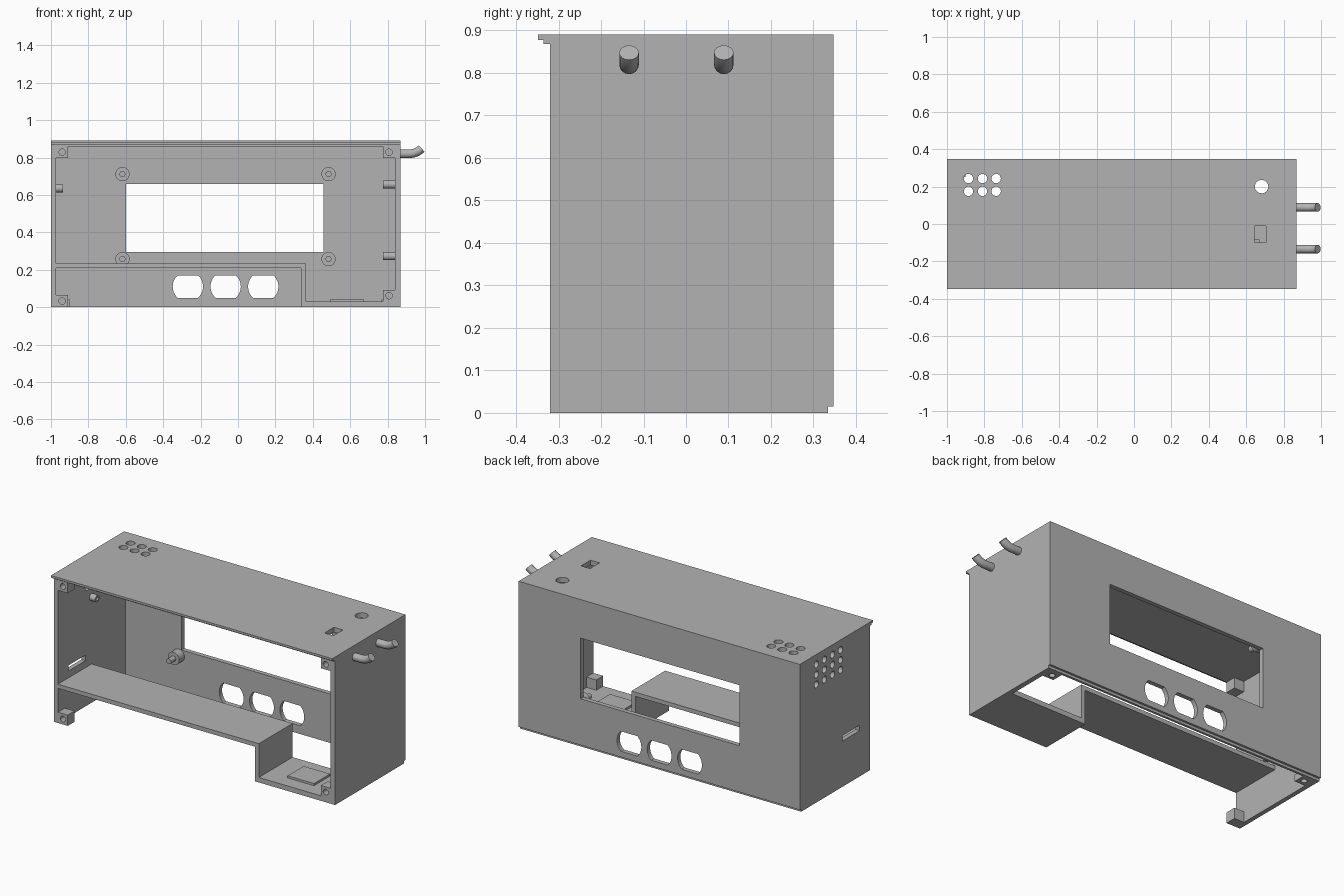
import bpy, bmesh, math
from mathutils import Matrix, Vector

if "Cube" in bpy.data.objects:
    bpy.data.objects.remove(bpy.data.objects["Cube"])

grey = bpy.data.materials.new("plain grey")
grey.use_nodes = True
COLOUR = (0.45, 0.45, 0.45, 1)
grey.diffuse_color = COLOUR
grey.node_tree.nodes["Principled BSDF"].inputs["Base Color"].default_value = COLOUR


# ---- helpers ----
def box(bm, x, y, z):
    size = (x[1] - x[0], y[1] - y[0], z[1] - z[0])
    centre = Vector((sum(x) / 2, sum(y) / 2, sum(z) / 2))
    bmesh.ops.create_cube(bm, size=1, matrix=Matrix.Translation(centre) @ Matrix.Diagonal((*size, 1)))


def rod(bm, start, end, radius, sides=24):
    a, b = Vector(start), Vector(end)
    turn = (b - a).to_track_quat("Z", "Y").to_matrix().to_4x4()
    bmesh.ops.create_cone(bm, cap_ends=True, segments=sides, radius1=radius, radius2=radius,
                          depth=(b - a).length, matrix=Matrix.Translation((a + b) / 2) @ turn)


def prism(bm, points, axis, lo, hi):
    """Extrude a 2D outline along x (points are y, z) or y (points are x, z)."""
    place = (lambda p: (lo, *p)) if axis == "x" else (lambda p: (p[0], lo, p[1]))
    face = bm.faces.new([bm.verts.new(place(p)) for p in points])
    ext = bmesh.ops.extrude_face_region(bm, geom=[face])["geom"]
    shift = (hi - lo, 0, 0) if axis == "x" else (0, hi - lo, 0)
    bmesh.ops.translate(bm, vec=shift, verts=[g for g in ext if isinstance(g, bmesh.types.BMVert)])


def make(name, bm):
    bmesh.ops.recalc_face_normals(bm, faces=bm.faces)
    mesh = bpy.data.meshes.new(name)
    bm.to_mesh(mesh)
    bm.free()
    ob = bpy.data.objects.new(name, mesh)
    bpy.context.collection.objects.link(ob)
    mesh.materials.append(grey)
    return ob


def combine(ob, bm, operation):
    tool = make("helper", bm)
    mod = ob.modifiers.new("join", "BOOLEAN")
    mod.operation, mod.solver, mod.object = operation, "EXACT", tool
    bpy.ops.object.select_all(action="DESELECT")
    bpy.context.view_layer.objects.active = ob
    ob.select_set(True)
    bpy.ops.object.modifier_apply(modifier=mod.name)
    bpy.data.objects.remove(tool)


def smooth(ob):
    bpy.ops.object.select_all(action="DESELECT")
    bpy.context.view_layer.objects.active = ob
    ob.select_set(True)
    bpy.ops.object.shade_smooth_by_angle(angle=math.radians(30))


LEFT, RIGHT, FRONT, BACK, TOP = -1.0, 0.87, -0.32, 0.347, 0.89
IN_L, IN_R, IN_B, IN_T = -0.973, 0.84, 0.32, 0.86

# ---- housing: side walls, back wall and stepped top, open at front and below ----
bm = bmesh.new()
prism(bm, [(FRONT, 0), (BACK - 0.013, 0), (BACK - 0.013, 0.015), (BACK, 0.015), (BACK, TOP),
           (-0.348, TOP), (-0.348, 0.877), (-0.335, 0.877), (-0.335, 0.868), (FRONT, 0.868)],
      "x", LEFT, RIGHT)
housing = make("housing", bm)
bm = bmesh.new()
box(bm, (IN_L, IN_R), (-0.6, IN_B), (-0.2, IN_T))
combine(housing, bm, "DIFFERENCE")

# ---- stepped shelf, divider and small floor ----
bm = bmesh.new()
prism(bm, [(IN_L - 0.01, 0.208), (0.337, 0.208), (0.337, 0), (IN_R + 0.01, 0),
           (IN_R + 0.01, 0.03), (0.363, 0.03), (0.363, 0.233), (IN_L - 0.01, 0.233)],
      "y", FRONT, 0.0)
combine(housing, bm, "UNION")

# ---- openings ----
bm = bmesh.new()
box(bm, (-0.6, 0.457), (0.25, 0.5), (0.294, 0.658))              # display window
for cx in (-0.268, -0.066, 0.135):                               # flattened round ports
    outline = []
    for side in (0, math.pi):
        for i in range(13):
            a = side + math.asin(0.74) * (i / 6 - 1)
            outline.append((cx + 0.081 * math.cos(a), 0.11 + 0.081 * math.sin(a)))
    prism(bm, outline, "y", 0.25, 0.5)
for x in (-0.885, -0.81, -0.737):                                # top vents
    for y in (0.175, 0.243):
        rod(bm, (x, y, 0.8), (x, y, 1), 0.025)
rod(bm, (0.682, 0.2, 0.8), (0.682, 0.2, 1), 0.036, 32)           # top button hole
box(bm, (0.645, 0.705), (-0.1, -0.01), (0.8, 1))                 # top switch hole
for y in (-0.04, 0.036, 0.113, 0.19):                            # side vents
    for z in (0.71, 0.77, 0.83):
        rod(bm, (-1.1, y, z), (-0.9, y, z), 0.02)
box(bm, (-1.1, -0.9), (-0.22, -0.06), (0.275, 0.308))            # side card slot
combine(housing, bm, "DIFFERENCE")
smooth(housing)

# ---- corner screw blocks at the open front ----
for name, x, z in (("upper_right", (IN_L, -0.908), (0.797, IN_T)),
                   ("upper_left", (0.775, IN_R), (0.797, IN_T)),
                   ("lower_right", (IN_L, -0.908), (0, 0.065)),
                   ("lower_left", (0.775, IN_R), (0.03, 0.092))):
    bm = bmesh.new()
    box(bm, x, (FRONT, FRONT + 0.065), z)
    block = make(name + "_screw_block", bm)
    cx, cz = sum(x) / 2, sum(z) / 2
    bm = bmesh.new()
    rod(bm, (cx, FRONT - 0.1, cz), (cx, FRONT + 0.05, cz), 0.017)
    combine(block, bm, "DIFFERENCE")
    smooth(block)

# ---- low blocks at the back corners, drilled from below ----
for name, x in (("right", (IN_L, -0.9)), ("left", (0.767, IN_R))):
    bm = bmesh.new()
    box(bm, x, (0.25, IN_B), (0, 0.04))
    block = make("back_" + name + "_screw_block", bm)
    cx = sum(x) / 2
    bm = bmesh.new()
    rod(bm, (cx, 0.283, -0.1), (cx, 0.283, 0.03), 0.017)
    combine(block, bm, "DIFFERENCE")
    smooth(block)

# ---- display standoffs with pins ----
for x in (-0.618, 0.484):
    for z in (0.257, 0.711):
        bm = bmesh.new()
        rod(bm, (x, IN_B, z), (x, 0.27, z), 0.038)
        rod(bm, (x, 0.27, z), (x, 0.225, z), 0.016)
        smooth(make("display_standoff", bm))

# ---- pegs inside the side walls ----
bm = bmesh.new()
rod(bm, (IN_L, 0, 0.635), (-0.935, 0, 0.635), 0.021)
peg = make("right_wall_peg", bm)
bm = bmesh.new()
rod(bm, (-0.965, 0, 0.635), (-0.9, 0, 0.635), 0.011)
combine(peg, bm, "DIFFERENCE")
smooth(peg)
for z in (0.273, 0.656):
    bm = bmesh.new()
    rod(bm, (IN_R, 0, z), (0.775, 0, z), 0.022)
    smooth(make("left_wall_peg", bm))

# ---- raised pad on the floor ----
bm = bmesh.new()
box(bm, (0.495, 0.67), (-0.235, -0.083), (0.03, 0.043))
make("floor_pad", bm)

# ---- bent hooks on the outer wall ----
for y in (-0.134, 0.089):
    curve = bpy.data.curves.new("hook_path", "CURVE")
    curve.dimensions = "3D"
    curve.bevel_depth, curve.bevel_resolution, curve.use_fill_caps = 0.023, 6, True
    path = [(RIGHT - 0.005, y, 0.82)]
    for i in range(9):
        a = math.radians(45 * i / 8)
        path.append((0.915 + 0.095 * math.sin(a), y, 0.82 + 0.095 * (1 - math.cos(a))))
    line = curve.splines.new("POLY")
    line.points.add(len(path) - 1)
    for point, p in zip(line.points, path):
        point.co = (*p, 1)
    hook = bpy.data.objects.new("hook", curve)
    bpy.context.collection.objects.link(hook)
    curve.materials.append(grey)
    bpy.ops.object.select_all(action="DESELECT")
    bpy.context.view_layer.objects.active = hook
    hook.select_set(True)
    bpy.ops.object.convert(target="MESH")
    smooth(bpy.context.view_layer.objects.active)
